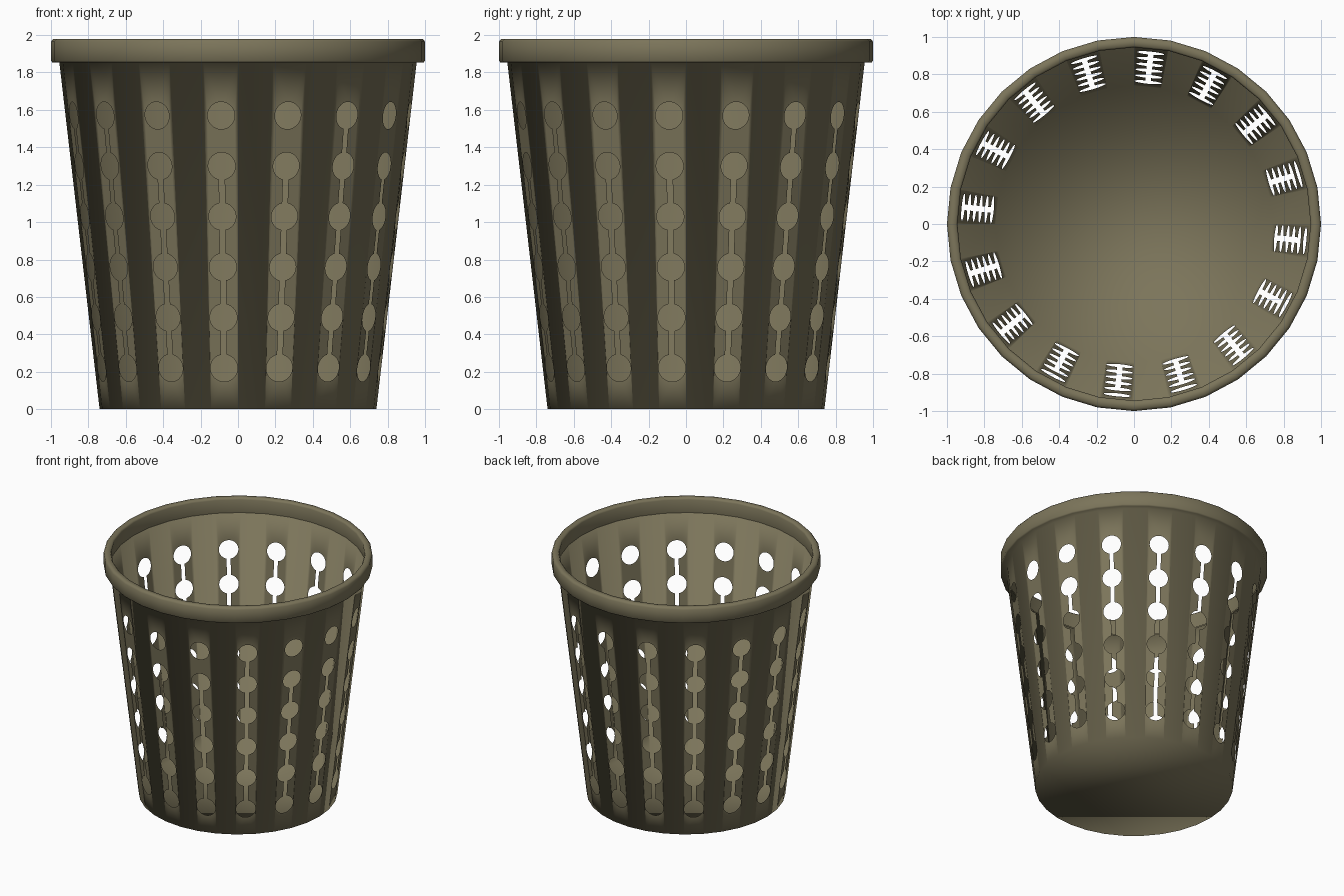
import bpy
import bmesh
from math import sin, cos, pi, tau, asin

cube = bpy.data.objects.get("Cube")
if cube:
    bpy.data.objects.remove(cube)

SIDES = 32
BASE_R, TOP_R, WALL_H = 0.74, 0.955, 1.853
HOLE_R, SLOT_HALF = 0.073, 0.015
HOLE_Z = [0.22 + 0.27 * j for j in range(6)]
NO_TOP_SLOT = {0, 10, 11, 12, 14, 15}    # columns whose top hole stands alone
ARC_STEPS = 14

plastic = bpy.data.materials.new("olive plastic")
plastic.use_nodes = True
colour = (0.2, 0.177, 0.103, 1)
plastic.diffuse_color = colour
plastic.node_tree.nodes["Principled BSDF"].inputs["Base Color"].default_value = colour

bm = bmesh.new()


def ring(r, z):
    return [bm.verts.new((r * cos(tau * i / SIDES), r * sin(tau * i / SIDES), z))
            for i in range(SIDES)]


def quad(a, b, i):
    k = (i + 1) % SIDES
    bm.faces.new((a[i], a[k], b[k], b[i]))


def hole_outline(top_slot):
    """Right half of the bead-and-slot cutout, bottom to top, as (u, z)."""
    gap = asin(SLOT_HALF / HOLE_R)
    points = []
    last = len(HOLE_Z) - 1
    for j, z in enumerate(HOLE_Z):
        slot_below = j > 0 and (j < last or top_slot)
        slot_above = j < last - 1 or (j == last - 1 and top_slot)
        start = -pi / 2 + (gap if slot_below else 0)
        end = pi / 2 - (gap if slot_above else 0)
        for s in range(ARC_STEPS + 1):
            t = start + (end - start) * s / ARC_STEPS
            u = HOLE_R * cos(t)
            points.append((u if u > 1e-5 else 0.0, z + HOLE_R * sin(t)))
    return points


def perforated_panel(low, high, i):
    k = (i + 1) % SIDES
    bl, br, tl, tr = low[i], low[k], high[i], high[k]
    mid = tau * (i + 0.5) / SIDES

    def place(u, z):
        r = (BASE_R + (TOP_R - BASE_R) * z / WALL_H) * cos(pi / SIDES)
        return bm.verts.new((r * cos(mid) - u * sin(mid),
                             r * sin(mid) + u * cos(mid), z))

    outline = hole_outline(i // 2 not in NO_TOP_SLOT)
    right = [place(u, z) for u, z in outline]
    left = [v if u == 0 else place(-u, z) for v, (u, z) in zip(right, outline)]
    bm.faces.new([bl] + left + [tl])
    bm.faces.new([br, tr] + right[::-1])
    bm.faces.new((bl, br, right[0]))
    bm.faces.new((tr, tl, right[-1]))


# Floor and tapered wall, every other panel perforated
foot = ring(BASE_R, 0)
shoulder = ring(TOP_R, WALL_H)
bm.faces.new(foot[::-1])
for i in range(SIDES):
    if i % 2:
        perforated_panel(foot, shoulder, i)
    else:
        quad(foot, shoulder, i)

# Rolled rim, continuing from the top of the wall
previous = shoulder
for r, z in ((0.992, 1.853), (1, 1.863), (1, 1.965), (0.988, 1.98),
             (0.953, 1.98), (0.944, 1.966), (0.953, 1.856)):
    current = ring(r, z)
    for i in range(SIDES):
        quad(previous, current, i)
    previous = current

# One fully smooth-shaded shell
for face in bm.faces:
    face.smooth = True
mesh = bpy.data.meshes.new("perforated_basket")
bm.to_mesh(mesh)
bm.free()
mesh.materials.append(plastic)
basket = bpy.data.objects.new("perforated_basket", mesh)
bpy.context.collection.objects.link(basket)
